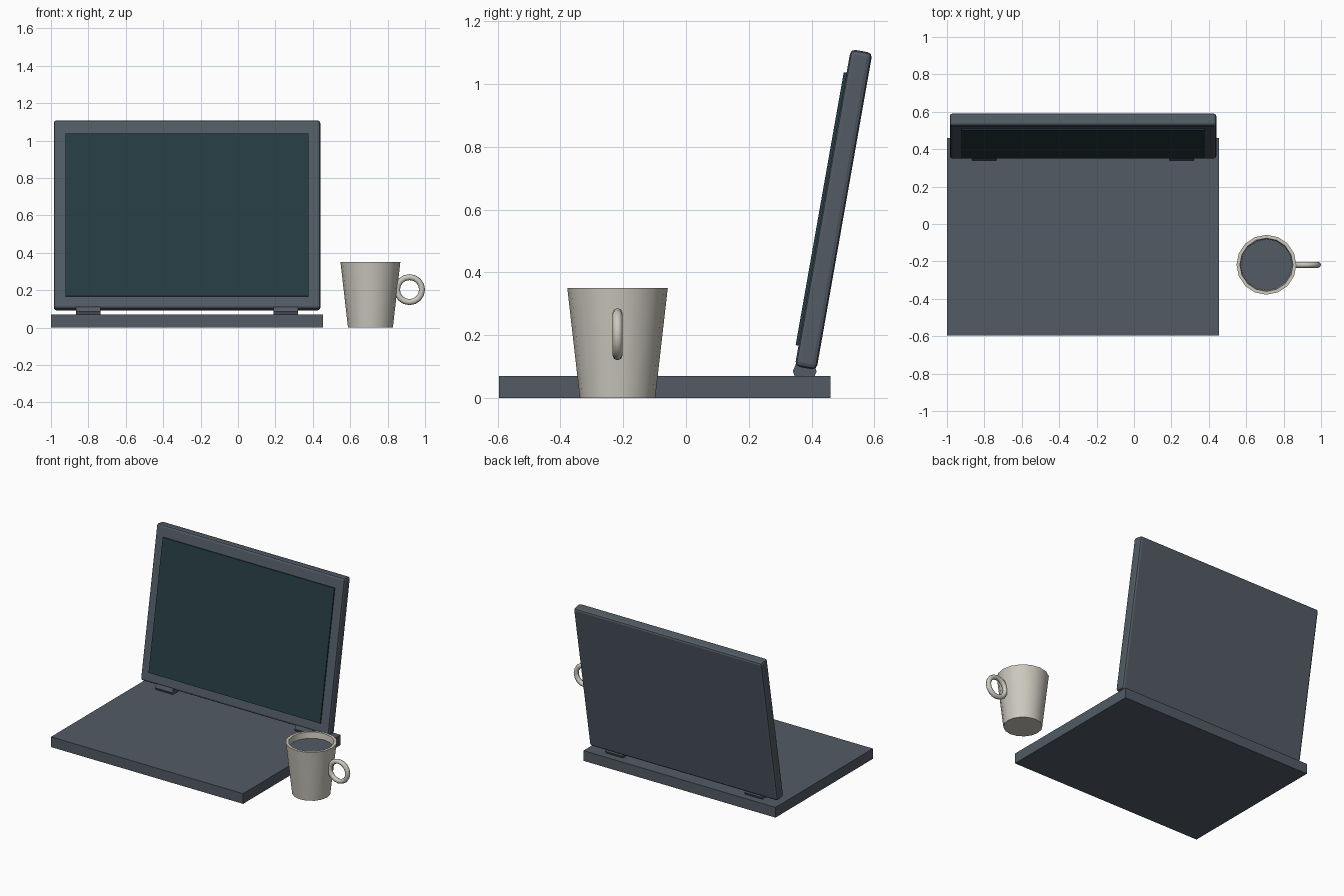
import bpy, bmesh
from math import radians, sin, cos, pi
from mathutils import Vector, Matrix

if "Cube" in bpy.data.objects:
    bpy.data.objects.remove(bpy.data.objects["Cube"])


def material(name, rgb):
    m = bpy.data.materials.new(name)
    m.diffuse_color = (*rgb, 1)
    m.use_nodes = True
    m.node_tree.nodes["Principled BSDF"].inputs["Base Color"].default_value = m.diffuse_color
    return m


SLATE = material("slate", (0.085, 0.105, 0.13))
GLASS = material("dark_glass", (0.018, 0.045, 0.054))
CERAMIC = material("ceramic", (0.60, 0.58, 0.51))
TILT = radians(-10)


def box(name, size, loc, mat, tilt=0.0, bevel=0.0):
    bpy.ops.mesh.primitive_cube_add(size=1)
    ob = bpy.context.object
    ob.name = name
    ob.data.transform(Matrix.Diagonal((*size, 1)))
    ob.location = loc
    ob.rotation_euler.x = tilt
    ob.data.materials.append(mat)
    if bevel:
        b = ob.modifiers.new("bevel", "BEVEL")
        b.width = bevel
        b.segments = 2
    return ob


def lathe(name, profile, sides, loc, mat):
    # Spin a radius/height profile around z; both ends are capped
    bm = bmesh.new()
    rings = [[bm.verts.new((r * cos(2 * pi * i / sides), r * sin(2 * pi * i / sides), z))
              for i in range(sides)] for r, z in profile]
    for a, b in zip(rings, rings[1:]):
        for i in range(sides):
            j = (i + 1) % sides
            bm.faces.new((a[i], a[j], b[j], b[i]))
    bm.faces.new(rings[0][::-1])
    bm.faces.new(rings[-1])
    bmesh.ops.recalc_face_normals(bm, faces=bm.faces)
    me = bpy.data.meshes.new(name)
    bm.to_mesh(me)
    bm.free()
    ob = bpy.data.objects.new(name, me)
    bpy.context.collection.objects.link(ob)
    ob.location = loc
    me.materials.append(mat)
    return ob


def smooth(ob, angle=35):
    bpy.ops.object.select_all(action="DESELECT")
    ob.select_set(True)
    bpy.context.view_layer.objects.active = ob
    bpy.ops.object.shade_smooth_by_angle(angle=radians(angle))


# Laptop base slab
LAP_X = -0.2725
box("laptop_base", (1.455, 1.055, 0.07), (LAP_X, -0.0675, 0.035), SLATE)

# Leaning lid and the slightly raised display on its front
lid_centre = Vector((0.0, 0.47, 0.60))
lid_centre.x = LAP_X
lid = box("lid", (1.425, 0.07, 1.025), lid_centre, SLATE, TILT, 0.015)
offset = Matrix.Rotation(TILT, 3, "X") @ Vector((0, -0.0375, 0))
box("display", (1.30, 0.015, 0.882), lid_centre + offset + Vector((0, 0, -0.005)), GLASS, TILT)

# Two hinge barrels
for side, x in (("left", -0.80), ("right", 0.255)):
    bpy.ops.mesh.primitive_cylinder_add(vertices=8, radius=0.038, depth=0.13,
                                        location=(x, 0.378, 0.085),
                                        rotation=(0, pi / 2, 0))
    hinge = bpy.context.object
    hinge.name = "hinge_" + side
    hinge.data.materials.append(SLATE)

# Tapered mug with a recessed top
MUG = Vector((0.708, -0.218, 0))
mug = lathe("mug", [(0.12, 0), (0.16, 0.35), (0.142, 0.35), (0.137, 0.305)], 16, MUG, CERAMIC)
smooth(mug)

# Drink surface
lathe("drink", [(0.136, 0.30), (0.136, 0.31)], 16, MUG, SLATE)

# Ring handle
bpy.ops.mesh.primitive_torus_add(major_segments=16, minor_segments=8,
                                 major_radius=0.067, minor_radius=0.016,
                                 location=(0.917, MUG.y, 0.203),
                                 rotation=(pi / 2, 0, 0))
handle = bpy.context.object
handle.name = "mug_handle"
handle.data.materials.append(CERAMIC)
smooth(handle, 60)
